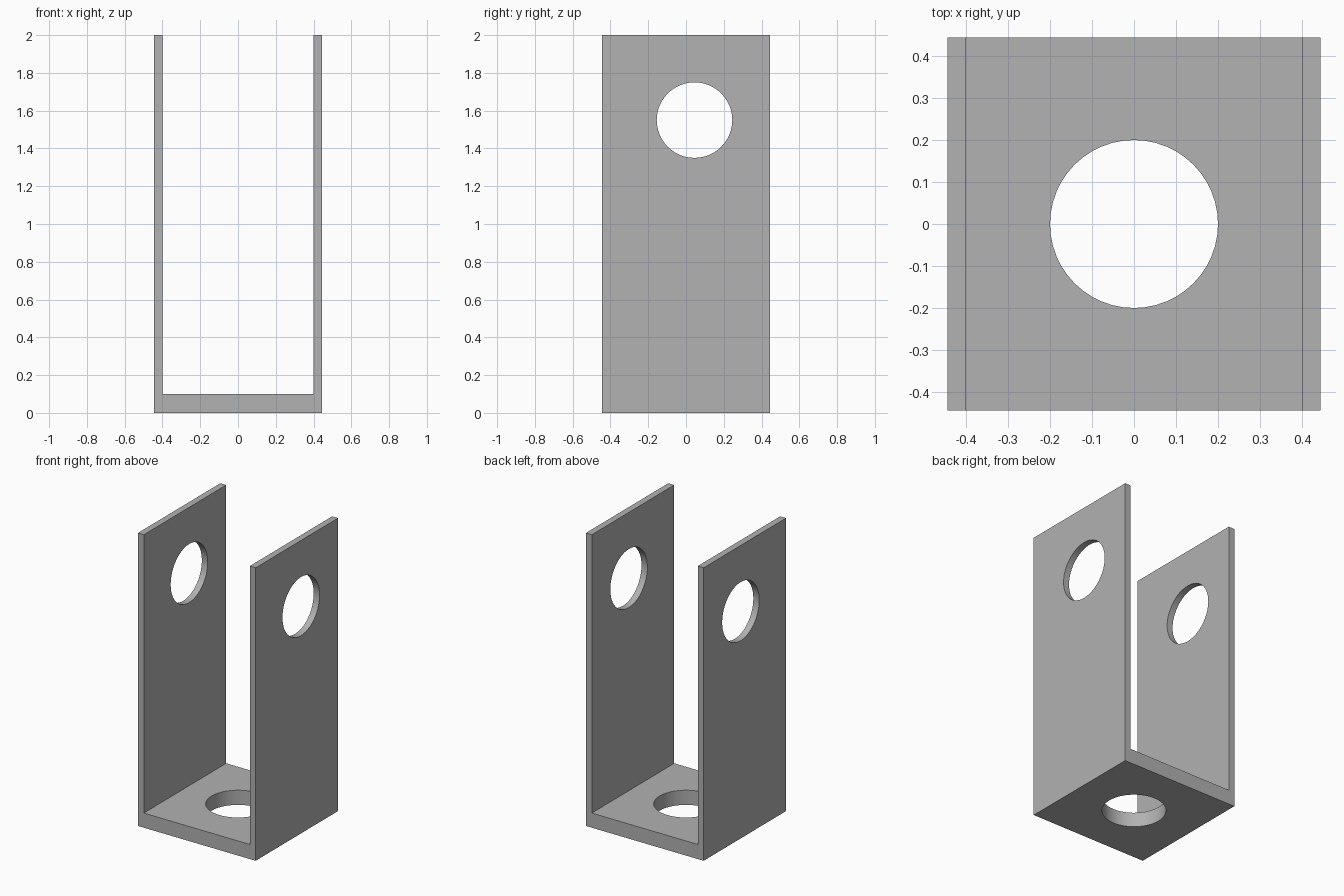
import bpy, bmesh
from math import radians

cube = bpy.data.objects.get("Cube")
if cube:
    bpy.data.objects.remove(cube, do_unlink=True)

HALF = 0.4445      # half of the outer width and depth
INNER = 0.4        # inner face of each side wall
BASE = 0.1         # base thickness
TOP = 2.0
HOLE = 0.2         # radius of every hole

grey = bpy.data.materials.new("plain_grey")
grey.use_nodes = True
grey.diffuse_color = (0.445, 0.445, 0.445, 1)
grey.node_tree.nodes["Principled BSDF"].inputs["Base Color"].default_value = grey.diffuse_color


def u_channel(name):
    """U-shaped profile in the xz plane, extruded along y."""
    half_profile = [(HALF, 0), (HALF, TOP), (INNER, TOP), (INNER, BASE)]
    profile = half_profile + [(-x, z) for x, z in reversed(half_profile)]
    bm = bmesh.new()
    face = bm.faces.new([bm.verts.new((x, -HALF, z)) for x, z in profile])
    sweep = bmesh.ops.extrude_face_region(bm, geom=[face])
    verts = [v for v in sweep["geom"] if isinstance(v, bmesh.types.BMVert)]
    bmesh.ops.translate(bm, verts=verts, vec=(0, 2 * HALF, 0))
    bmesh.ops.recalc_face_normals(bm, faces=bm.faces)
    mesh = bpy.data.meshes.new(name)
    bm.to_mesh(mesh)
    bm.free()
    mesh.materials.append(grey)
    obj = bpy.data.objects.new(name, mesh)
    bpy.context.collection.objects.link(obj)
    return obj


def drill(obj, location, depth, rotation=(0, 0, 0)):
    """Cut a round hole through the object and discard the cutter."""
    bpy.ops.mesh.primitive_cylinder_add(vertices=48, radius=HOLE, depth=depth,
                                        location=location, rotation=rotation)
    cutter = bpy.context.object
    cutter.name = "hole_cutter"
    cutter.hide_render = True
    cutter.data.materials.append(grey)
    mod = obj.modifiers.new("hole", "BOOLEAN")
    mod.operation = "DIFFERENCE"
    mod.solver = "EXACT"
    mod.object = cutter
    bpy.context.view_layer.objects.active = obj
    bpy.ops.object.modifier_apply(modifier=mod.name)
    bpy.data.objects.remove(cutter, do_unlink=True)


# Bracket: base with two upright walls
bracket = u_channel("bracket")

# Base hole, then one bore through both walls
drill(bracket, (0, 0, BASE / 2), 0.4)
drill(bracket, (0, 0.045, 1.55), 1.4, (0, radians(90), 0))

# Smooth hole walls, sharp plate edges
bpy.ops.object.select_all(action="DESELECT")
bracket.select_set(True)
bpy.context.view_layer.objects.active = bracket
bpy.ops.object.shade_smooth_by_angle(angle=radians(30))
